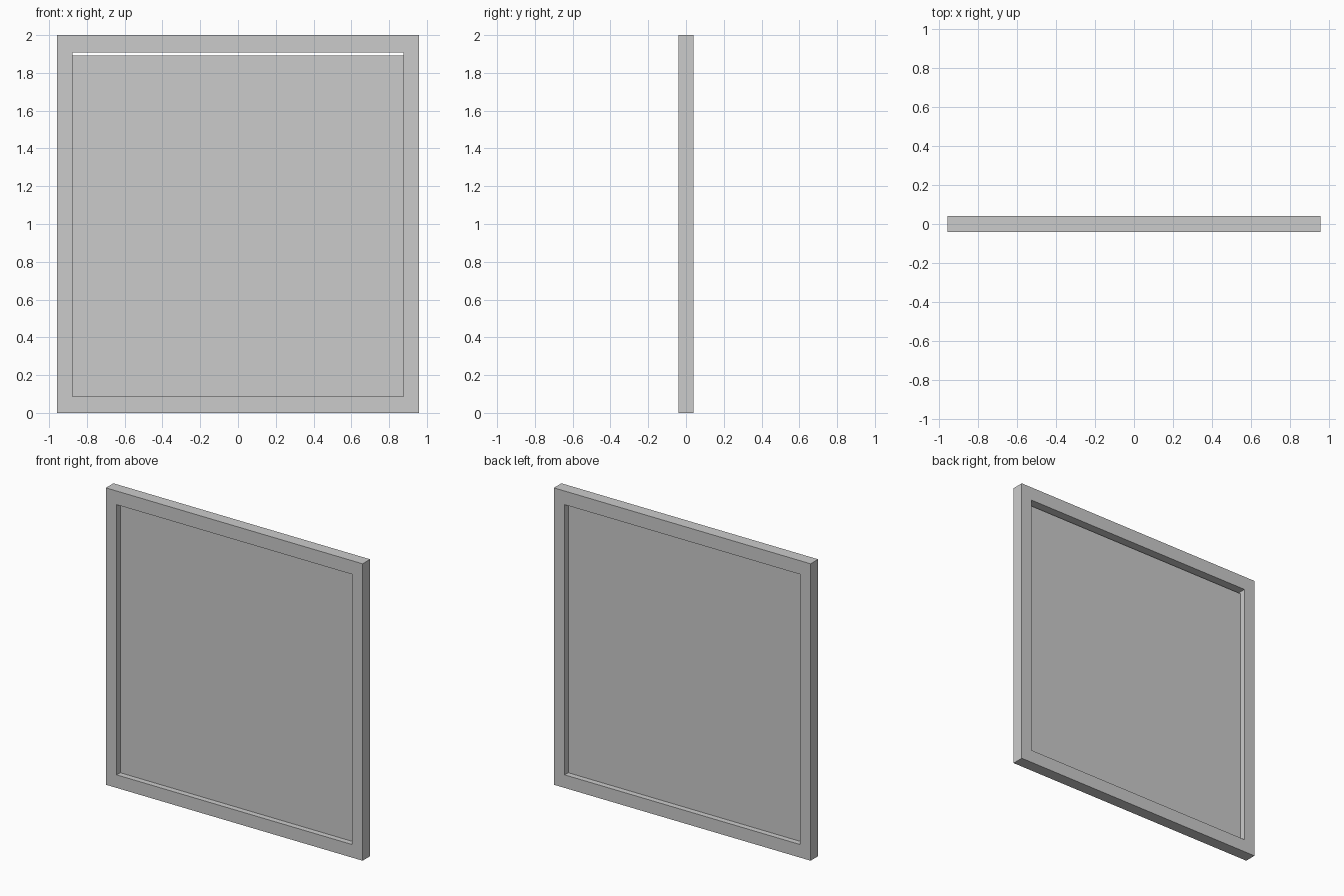
import bpy, bmesh

if "Cube" in bpy.data.objects:
    bpy.data.objects.remove(bpy.data.objects["Cube"])

HALF_W, HEIGHT, HALF_D = 0.957, 2.0, 0.04      # outer frame
IN_W, IN_BOTTOM, IN_TOP = 0.876, 0.088, 1.908  # opening
PANEL_TOP, PANEL_HALF_D = 1.893, 0.002         # thin panel with a gap above


def make_object(name, bm):
    bmesh.ops.recalc_face_normals(bm, faces=bm.faces[:])
    mesh = bpy.data.meshes.new(name)
    bm.to_mesh(mesh)
    bm.free()
    obj = bpy.data.objects.new(name, mesh)
    bpy.context.collection.objects.link(obj)
    return obj


def rect(bm, half_w, z0, z1, y):
    corners = ((-half_w, z0), (half_w, z0), (half_w, z1), (-half_w, z1))
    return [bm.verts.new((x, y, z)) for x, z in corners]


def bridge(bm, a, b):
    for i in range(4):
        j = (i + 1) % 4
        bm.faces.new((a[i], a[j], b[j], b[i]))


# Frame: four rectangular loops joined into a closed ring
bm = bmesh.new()
loops = [rect(bm, HALF_W, 0, HEIGHT, -HALF_D),
         rect(bm, HALF_W, 0, HEIGHT, HALF_D),
         rect(bm, IN_W, IN_BOTTOM, IN_TOP, HALF_D),
         rect(bm, IN_W, IN_BOTTOM, IN_TOP, -HALF_D)]
for i in range(4):
    bridge(bm, loops[i], loops[(i + 1) % 4])
make_object("frame", bm)

# Panel: thin sheet in the middle of the frame depth
bm = bmesh.new()
front = rect(bm, IN_W, IN_BOTTOM, PANEL_TOP, -PANEL_HALF_D)
back = rect(bm, IN_W, IN_BOTTOM, PANEL_TOP, PANEL_HALF_D)
bm.faces.new(front)
bm.faces.new(back)
bridge(bm, front, back)
make_object("panel", bm)
